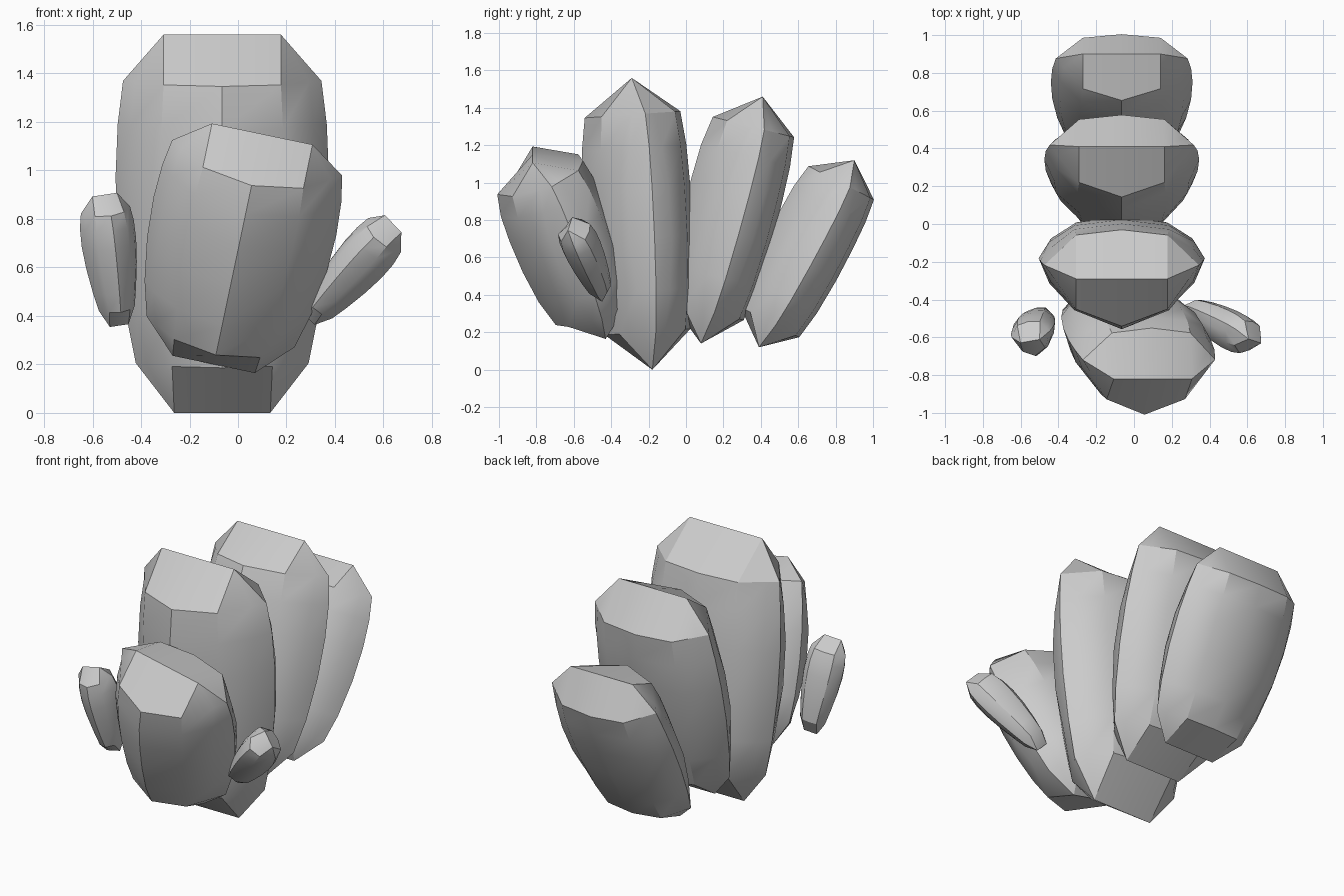
import bpy, bmesh, math
from mathutils import Vector

cube = bpy.data.objects.get("Cube")
if cube:
    bpy.data.objects.remove(cube, do_unlink=True)

grey = bpy.data.materials.new("stone_grey")
grey.use_nodes = True
colour = (0.6, 0.6, 0.6, 1)
grey.diffuse_color = colour
grey.node_tree.nodes["Principled BSDF"].inputs["Base Color"].default_value = colour

# Unit leaf profile: height, half width, corner, front depth, rim offset, back depth
RINGS = [
    (0.13, 0.81, 0.47, -0.86, 0.12, 0.78),
    (0.27, 0.91, 0.51, -1.0, 0.18, 0.9),
    (0.45, 0.98, 0.55, -1.07, 0.22, 0.96),
    (0.62, 1.0, 0.57, -1.08, 0.24, 0.97),
    (0.76, 0.98, 0.57, -1.05, 0.24, 0.95),
    (0.875, 0.93, 0.55, -0.95, 0.21, 0.88),
]
RIDGE_BOTTOM, RIDGE_TOP = 0.45, 0.55
FRONT_CORNER, BACK_CORNER = 0.72, 0.85  # depth of the corners as a share of the middle
FLANK = 0.7                             # flank position between corner and rim


def leaf(name, base, tip, width, depth, yaw=0.0, taper=0.0, rounding=0.0):
    """Faceted lens-shaped leaf with a ridge line closing each end."""
    base, tip = Vector(base), Vector(tip)
    axis = tip - base
    up = axis.normalized()
    side = Vector((math.cos(yaw), math.sin(yaw), 0))
    side = (side - up * side.dot(up)).normalized()
    back = up.cross(side)
    bm = bmesh.new()

    def vert(t, x, y):
        k = (1 - taper * (1 - t)) * (1 - rounding * t ** 6)
        return bm.verts.new(base + axis * t + side * (x * width * k) + back * (y * depth * k))

    def ridge(t, half):
        left, mid, right = (vert(t, x, 0) for x in (-half, 0, half))
        return [mid] + [right] * 5 + [mid] + [left] * 5

    def ring(t, w, c, f, r, b):
        # The flanks bulge in the middle of the leaf and flatten at the ends
        share = 1 - FLANK + 1.6 * (t * (1 - t) - 0.11)
        flank = c + (w - c) * FLANK
        cf = (f - r) * FRONT_CORNER
        cb = (b - r) * BACK_CORNER
        half = [(c, r + cf), (flank, r + cf * share), (w, r),
                (flank, r + cb * share), (c, r + cb)]
        points = [(0, f)] + half + [(0, b)] + [(-x, y) for x, y in reversed(half)]
        return [vert(t, x, y) for x, y in points]

    loops = [ridge(0, RIDGE_BOTTOM)]
    loops += [ring(*row) for row in RINGS]
    loops.append(ridge(1, RIDGE_TOP))
    for low, high in zip(loops, loops[1:]):
        for i in range(len(low)):
            j = (i + 1) % len(low)
            corners = list(dict.fromkeys((low[i], low[j], high[j], high[i])))
            bm.faces.new(corners)
    bmesh.ops.recalc_face_normals(bm, faces=bm.faces)
    mesh = bpy.data.meshes.new(name)
    bm.to_mesh(mesh)
    bm.free()
    mesh.materials.append(grey)
    obj = bpy.data.objects.new(name, mesh)
    bpy.context.collection.objects.link(obj)
    bpy.ops.object.select_all(action="DESELECT")
    obj.select_set(True)
    bpy.context.view_layer.objects.active = obj
    bpy.ops.object.shade_smooth_by_angle(angle=math.radians(30))


# Row of three large leaves, fanning backwards
MID = -0.065
leaf("centre_leaf", (MID, -0.18, 0), (MID, -0.29, 1.56), 0.44, 0.28)
leaf("middle_leaf", (MID, 0.08, 0.14), (MID, 0.41, 1.46), 0.41, 0.245)
leaf("back_leaf", (MID, 0.39, 0.12), (MID, 0.9, 1.12), 0.375, 0.215)

# Front leaf, leaning forwards and to one side
leaf("front_leaf", (-0.1, -0.43, 0.2), (0.1, -0.82, 1.15), 0.385, 0.27, yaw=-0.08)

# Small buds on either side
leaf("left_bud", (0.29, -0.44, 0.39), (0.64, -0.62, 0.78), 0.13, 0.12,
     yaw=-0.4, taper=0.35, rounding=0.3)
leaf("right_bud", (-0.49, -0.49, 0.36), (-0.55, -0.62, 0.9), 0.135, 0.125,
     yaw=0.2, taper=0.35, rounding=0.3)
